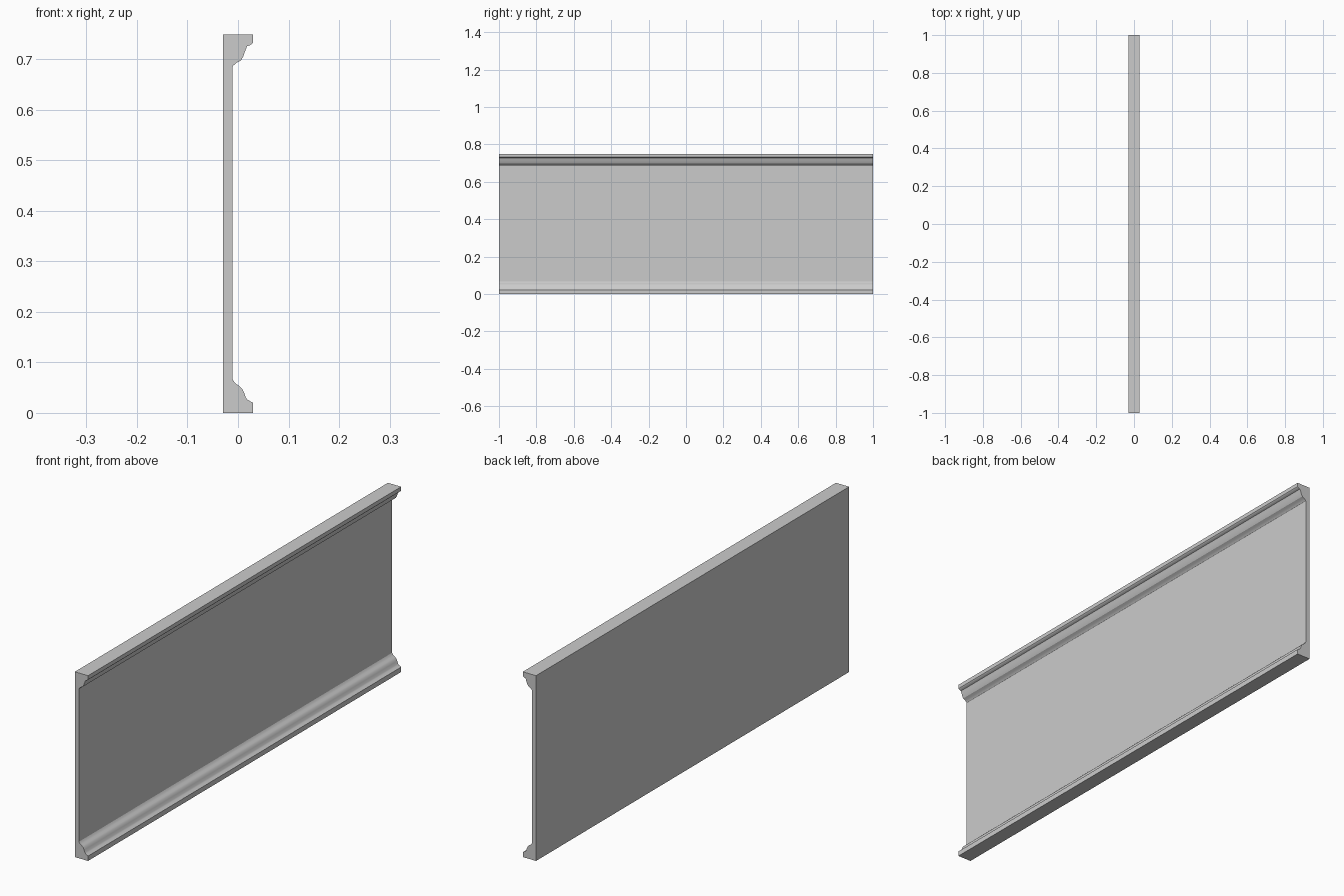
import bpy, bmesh, math

if "Cube" in bpy.data.objects:
    bpy.data.objects.remove(bpy.data.objects["Cube"])

HALF_LENGTH = 1.0
BACK, FACE, FRONT, TOP = -0.0295, -0.011, 0.0295, 0.749

# lower moulding, from the floor edge up to the panel face
lower = [(FRONT, 0.0), (FRONT, 0.020), (0.019, 0.026), (0.0155, 0.030),
         (0.012, 0.040), (0.008, 0.048), (0.003, 0.053), (-0.003, 0.057),
         (-0.008, 0.062), (FACE, 0.067)]

# upper moulding, from the panel face out to the top lip
upper = [(FACE, 0.685), (-0.009, 0.688), (-0.003, 0.693), (0.006, 0.698),
         (0.010, 0.705), (0.014, 0.716), (0.018, 0.726), (0.0235, 0.728),
         (0.028, 0.731), (FRONT, 0.733), (FRONT, TOP)]

profile = [(BACK, 0.0)] + lower + upper + [(BACK, TOP)]

# sweep the whole cross-section along the length
bm = bmesh.new()
end = bm.faces.new([bm.verts.new((x, -HALF_LENGTH, z)) for x, z in profile])
swept = bmesh.ops.extrude_face_region(bm, geom=[end], use_keep_orig=True)
bmesh.ops.translate(bm, vec=(0, 2 * HALF_LENGTH, 0),
                    verts=[g for g in swept["geom"] if isinstance(g, bmesh.types.BMVert)])
bmesh.ops.recalc_face_normals(bm, faces=bm.faces)

mesh = bpy.data.meshes.new("moulded_panel")
bm.to_mesh(mesh)
bm.free()
panel = bpy.data.objects.new("moulded_panel", mesh)
bpy.context.collection.objects.link(panel)

# soften the rounded mouldings while keeping the crisp edges
bpy.context.view_layer.objects.active = panel
panel.select_set(True)
bpy.ops.object.shade_smooth_by_angle(angle=math.radians(25))
